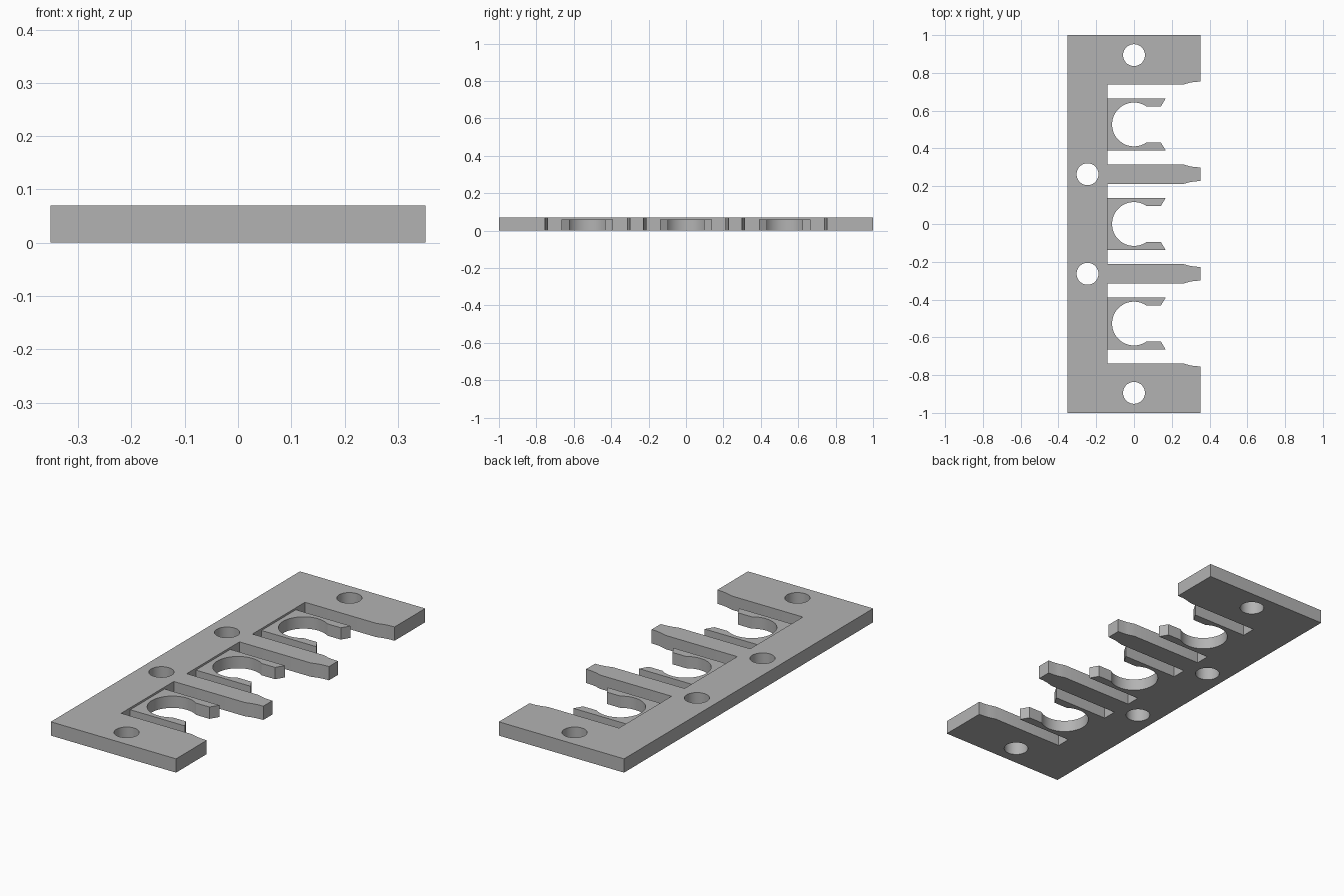
import bpy
import bmesh
from math import radians, cos, sin, acos, pi

cube = bpy.data.objects.get("Cube")
if cube:
    bpy.data.objects.remove(cube)

grey = bpy.data.materials.new("plain grey")
grey.use_nodes = True
colour = (0.45, 0.45, 0.45, 1)
grey.diffuse_color = colour
grey.node_tree.nodes["Principled BSDF"].inputs["Base Color"].default_value = colour

HALF_X, PLATE_H, CLIP_H = 0.352, 0.07, 0.06
SPINE_X = -0.14          # inner edge of the spine
PITCH = 0.527            # spacing of the clips
TAPER = [(0.26, 0), (0.295, 0.01), (0.32, 0.014), (HALF_X, 0.016)]


def arc(cx, cy, r, start, end, n):
    return [(cx + r * cos(start + (end - start) * i / n),
             cy + r * sin(start + (end - start) * i / n)) for i in range(n + 1)]


def extruded(name, loops, height):
    """Fill an outline with optional holes and extrude it up from the ground."""
    bm = bmesh.new()
    for loop in loops:
        verts = [bm.verts.new((x, y, 0)) for x, y in loop]
        for a, b in zip(verts, verts[1:] + verts[:1]):
            bm.edges.new((a, b))
    bmesh.ops.triangle_fill(bm, edges=bm.edges[:], use_beauty=True, normal=(0, 0, 1))
    result = bmesh.ops.extrude_face_region(bm, geom=bm.faces[:], use_keep_orig=True)
    top = [g for g in result["geom"] if isinstance(g, bmesh.types.BMVert)]
    bmesh.ops.translate(bm, verts=top, vec=(0, 0, height))
    bmesh.ops.recalc_face_normals(bm, faces=bm.faces[:])
    mesh = bpy.data.meshes.new(name)
    bm.to_mesh(mesh)
    bm.free()
    obj = bpy.data.objects.new(name, mesh)
    bpy.context.collection.objects.link(obj)
    mesh.materials.append(grey)
    bpy.ops.object.select_all(action="DESELECT")
    obj.select_set(True)
    bpy.context.view_layer.objects.active = obj
    bpy.ops.object.shade_smooth_by_angle(angle=radians(25))
    return obj


# Comb plate: spine, two end blocks and two tapered fingers
def finger_edge(y, side):
    """Edge from the spine to the tip; side is the direction the tip pulls back."""
    return [(SPINE_X, y)] + [(x, y + side * d) for x, d in TAPER]


outline = [(-HALF_X, -1), (HALF_X, -1)]
outline += finger_edge(-0.738, -1)[::-1]
for y in (-PITCH / 2, PITCH / 2):
    outline += finger_edge(y - 0.052, 1) + finger_edge(y + 0.052, -1)[::-1]
outline += finger_edge(0.738, 1)
outline += [(HALF_X, 1), (-HALF_X, 1)]

# Screw holes through the ends and the spine
holes = [arc(x, side * y, 0.058, 0, 2 * pi, 48)[:-1]
         for x, y in ((0, 0.894), (-0.246, PITCH / 2)) for side in (-1, 1)]
extruded("comb_plate", [outline] + holes, PLATE_H)

# Snap clips: round seat, narrow throat and flared lips
RADIUS, THROAT, CLIP_HALF = 0.116, 0.095, 0.138
mouth = acos((1 - (THROAT / RADIUS) ** 2) ** 0.5)
for i, name in enumerate(("front_clip", "middle_clip", "back_clip")):
    cy = (i - 1) * PITCH
    clip = [(SPINE_X, cy - CLIP_HALF), (0.168, cy - CLIP_HALF), (0.142, cy - THROAT)]
    clip += arc(0, cy, RADIUS, -mouth, mouth - 2 * pi, 48)
    clip += [(0.142, cy + THROAT), (0.168, cy + CLIP_HALF), (SPINE_X, cy + CLIP_HALF)]
    extruded(name, [clip], CLIP_H)
